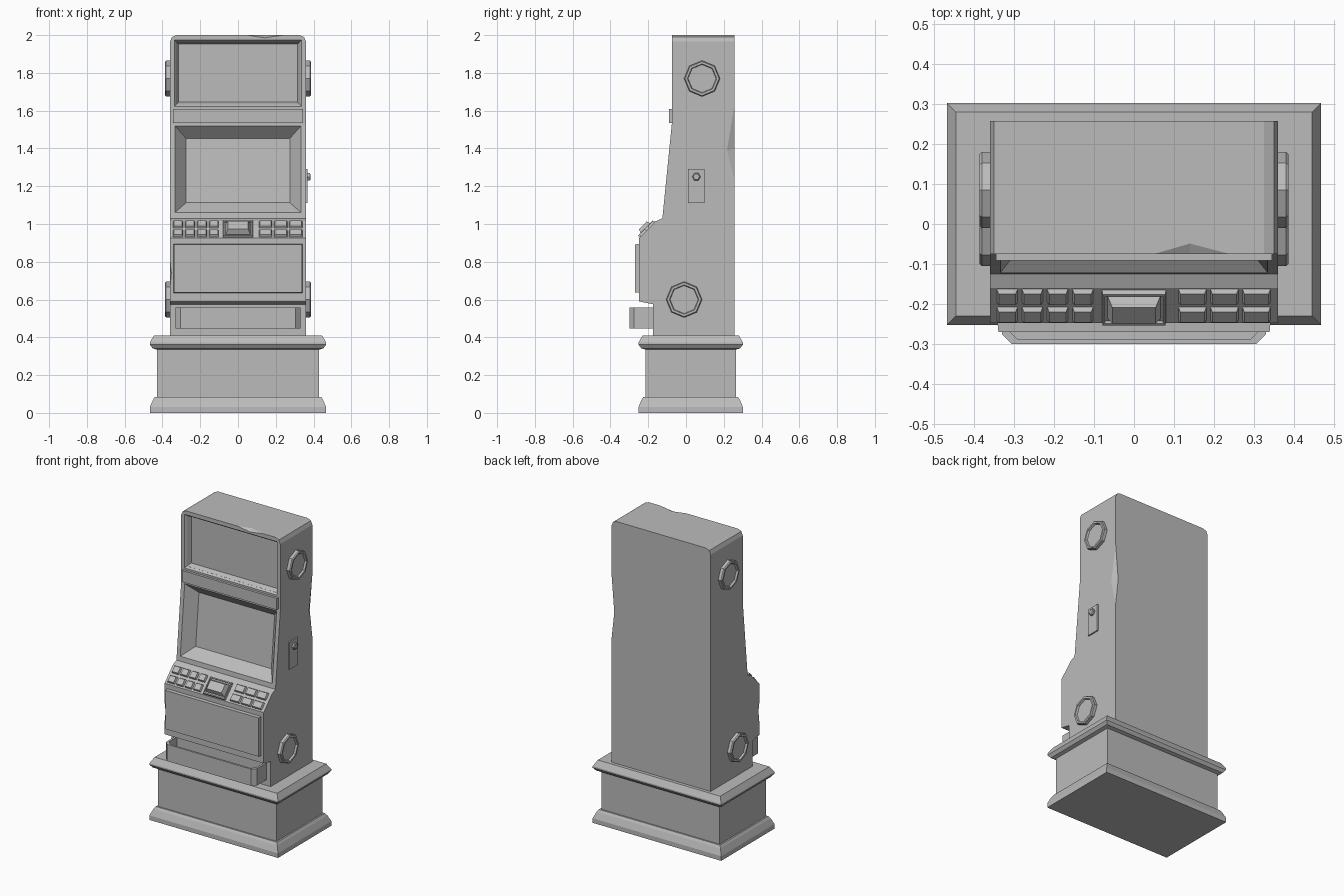
import bpy, bmesh
from math import radians, cos, sin, pi
from mathutils import Matrix, Vector

if "Cube" in bpy.data.objects:
    bpy.data.objects.remove(bpy.data.objects["Cube"])

grey = bpy.data.materials.new("cabinet_grey")
grey.use_nodes = True
COLOUR = (0.5, 0.5, 0.5, 1)
grey.diffuse_color = COLOUR
grey.node_tree.nodes["Principled BSDF"].inputs["Base Color"].default_value = COLOUR


def finish(name, bm):
    bmesh.ops.recalc_face_normals(bm, faces=bm.faces)
    mesh = bpy.data.meshes.new(name)
    bm.to_mesh(mesh)
    bm.free()
    mesh.materials.append(grey)
    obj = bpy.data.objects.new(name, mesh)
    bpy.context.collection.objects.link(obj)
    return obj


def hull(name, points):
    bm = bmesh.new()
    for p in points:
        bm.verts.new(p)
    bmesh.ops.convex_hull(bm, input=bm.verts)
    bmesh.ops.dissolve_limit(bm, angle_limit=0.01, verts=bm.verts, edges=bm.edges)
    return finish(name, bm)


def loft(name, rings):
    """Skin a stack of equal-length rings and cap both ends."""
    bm = bmesh.new()
    loops = [[bm.verts.new(p) for p in ring] for ring in rings]
    n = len(loops[0])
    for a, b in zip(loops, loops[1:]):
        for i in range(n):
            j = (i + 1) % n
            bm.faces.new((a[i], a[j], b[j], b[i]))
    bm.faces.new(loops[0])
    bm.faces.new(loops[-1])
    return finish(name, bm)


def plane(y, z, tilt):
    """Surface frame: x across, y up the surface, z outward."""
    return Matrix.Translation((0, y, z)) @ Matrix.Rotation(radians(90 - tilt), 4, "X")


def rect(x0, x1, v0, v1, w, inset=0):
    return [(x0 + inset, v0 + inset, w), (x1 - inset, v0 + inset, w),
            (x1 - inset, v1 - inset, w), (x0 + inset, v1 - inset, w)]


def slab(name, frame, x0, x1, v0, v1, w0, w1, inset=0):
    """Box standing on a surface frame, tapered by the inset."""
    pts = rect(x0, x1, v0, v1, w0) + rect(x0, x1, v0, v1, w1, inset)
    return hull(name, [frame @ Vector(p) for p in pts])


def cut(obj, cutter):
    mod = obj.modifiers.new("cut", "BOOLEAN")
    mod.operation, mod.solver, mod.object = "DIFFERENCE", "EXACT", cutter
    graph = bpy.context.evaluated_depsgraph_get()
    mesh = bpy.data.meshes.new_from_object(obj.evaluated_get(graph))
    obj.modifiers.clear()
    obj.data = mesh
    bpy.data.objects.remove(cutter)


# Moulded plinth
steps = [(0.037, 0), (0.037, 0.03), (0.02, 0.07), (0.01, 0.085), (0, 0.085), (0, 0.335),
         (0.022, 0.342), (0.037, 0.362), (0.037, 0.372), (0.015, 0.41)]
loft("plinth", [rect(-0.43 - d, 0.43 + d, -0.215 - d, 0.265 + d, z) for d, z in steps])

# Cabinet from its side profile, with rounded top corners
profile = [(-0.175, 0.4), (-0.175, 0.575), (-0.248, 0.59), (-0.248, 0.925), (-0.16, 1.015),
           (-0.125, 1.03), (-0.075, 1.53), (-0.075, 2), (0.258, 2), (0.258, 0.4)]
cabinet = loft("cabinet", [[(x, y, z) for y, z in profile] for x in (-0.36, 0.36)])
bm = bmesh.new()
bm.from_mesh(cabinet.data)
top = [e for e in bm.edges if all(v.co.z > 1.99 for v in e.verts)
       and abs(e.verts[0].co.x - e.verts[1].co.x) < 0.01]
bmesh.ops.bevel(bm, geom=top, offset=0.035, segments=2, profile=0.5, affect="EDGES")
bm.to_mesh(cabinet.data)
bm.free()

# Upper and main screen recesses
upper = plane(-0.075, 0, 0)
cut(cabinet, slab("cutter", upper, -0.338, 0.338, 1.622, 1.975, 0.001, -0.012, 0.01))
cut(cabinet, slab("cutter", upper, -0.328, 0.328, 1.632, 1.965, -0.011, -0.04, 0.013))
main = plane(-0.125, 1.03, 5.7)
cut(cabinet, slab("cutter", main, -0.335, 0.335, 0.03, 0.493, 0.001, -0.07, 0.06))

# Knocks in the cabinet edges: two edge ends, two inner points, one outer point
dents = [
    [(0.361, 0.259, 1.66), (0.361, 0.259, 1.21), (0.34, 0.259, 1.4), (0.361, 0.215, 1.39), (0.38, 0.28, 1.4)],
    [(0.04, -0.076, 2.001), (0.25, -0.076, 2.001), (0.14, -0.047, 2.001), (0.14, -0.076, 1.985), (0.14, -0.1, 2.02)],
    [(-0.361, -0.249, 0.82), (-0.361, -0.249, 0.65), (-0.352, -0.249, 0.74), (-0.361, -0.235, 0.74), (-0.38, -0.27, 0.74)],
]
for points in dents:
    cut(cabinet, hull("cutter", points))

# Divider bar and lower front panel
slab("divider_bar", upper, -0.345, 0.345, 1.535, 1.61, -0.01, 0.016)
front = plane(-0.248, 0, 0)
slab("lower_panel", front, -0.342, 0.342, 0.635, 0.895, -0.01, 0.022, 0.003)

# Control deck buttons
deck = plane(-0.248, 0.925, 44.4)
columns = [(-0.317 + 0.063 * i, 0.056) for i in range(4)] + [(0.146 + 0.08 * i, 0.074) for i in range(3)]
for row in (0.008, 0.072):
    for x, width in columns:
        slab("button", deck, x - width / 2, x + width / 2, row, row + 0.052, -0.005, 0.013, 0.007)

# Central display: framed tray with a raised block
bezel = slab("display_bezel", deck, -0.081, 0.081, 0.003, 0.12, -0.005, 0.014, 0.003)
cut(bezel, slab("cutter", deck, -0.072, 0.072, 0.013, 0.11, 0.02, 0.005))
slab("display_block", deck, -0.067, 0.067, 0.02, 0.103, 0.002, 0.034, 0.013)

# Open coin tray with clipped front corners
def tray_outline(x, front_y, z):
    return [(-x, -0.17, z), (-x, front_y + 0.025, z), (-x + 0.025, front_y, z),
            (x - 0.025, front_y, z), (x, front_y + 0.025, z), (x, -0.17, z)]


tray = loft("coin_tray", [tray_outline(0.33, -0.3, 0.448), tray_outline(0.33, -0.3, 0.558)])
cut(tray, loft("cutter", [[(x, min(y, -0.178), z) for x, y, z in tray_outline(0.317, -0.287, h)]
                          for h in (0.465, 0.58)]))

# Octagonal side speakers with recessed centres
def disc(x, y, z, r, sides):
    return [(x, y + r * cos(2 * pi * i / sides), z + r * sin(2 * pi * i / sides)) for i in range(sides)]


for side in (-1, 1):
    for y, z in ((0.085, 1.77), (-0.01, 0.6)):
        rings = [(0.35, 0.095), (0.38, 0.095), (0.386, 0.09), (0.386, 0.078), (0.374, 0.074)]
        loft("side_speaker", [disc(side * x, y, z, r, 8) for x, r in rings])

# Lock plate and lock on one side
hull("lock_plate", [(x, y, z) for x in (0.35, 0.369) for y in (0.01, 0.097) for z in (1.11, 1.29)])
loft("lock", [disc(x, 0.055, 1.25, r, 6) for x, r in ((0.36, 0.022), (0.38, 0.022), (0.384, 0.016))])
